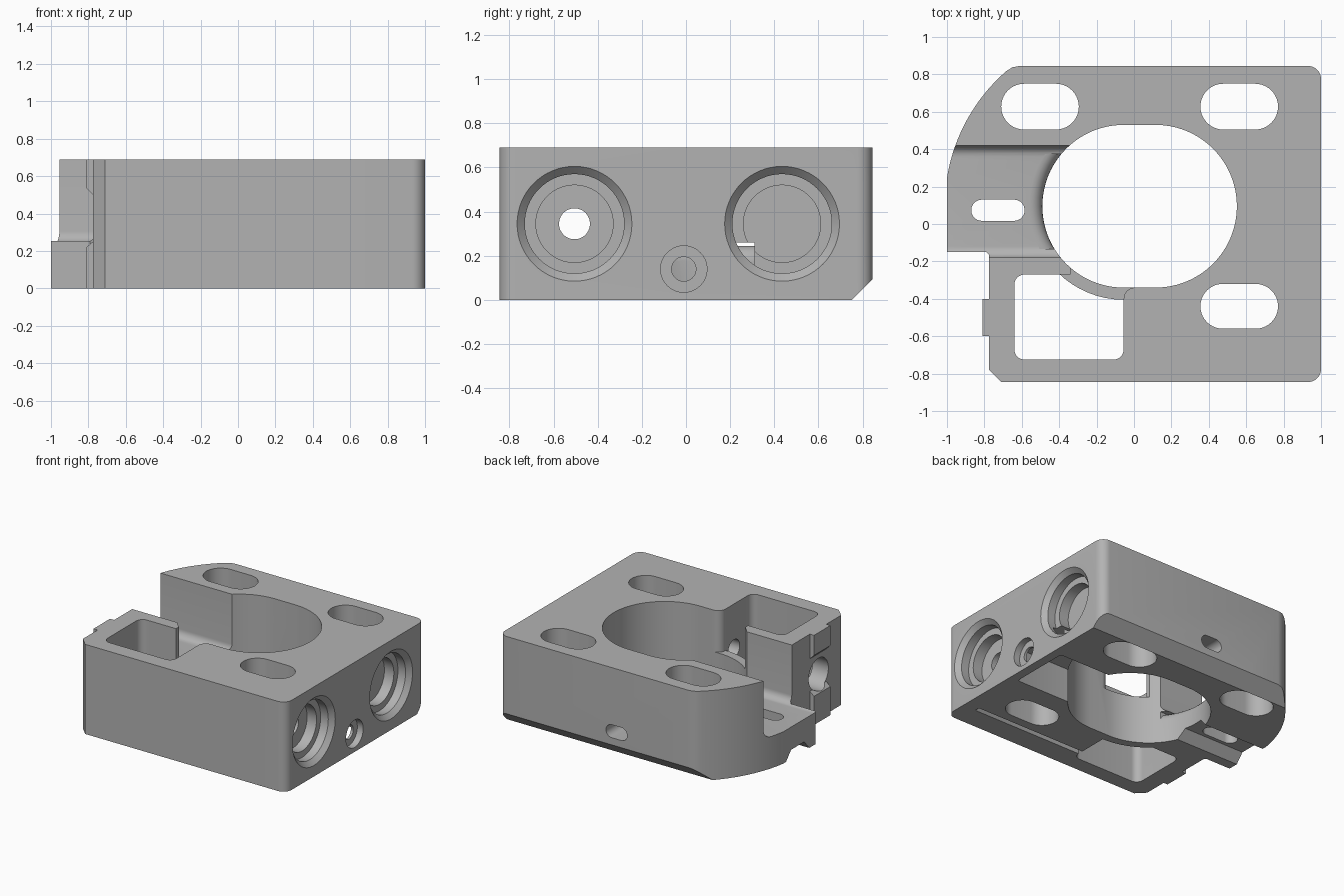
import bpy, bmesh
from math import sin, cos, pi, radians

if "Cube" in bpy.data.objects:
    bpy.data.objects.remove(bpy.data.objects["Cube"])

grey = bpy.data.materials.new("machined grey")
grey.use_nodes = True
grey.diffuse_color = (0.45, 0.45, 0.45, 1)
grey.node_tree.nodes["Principled BSDF"].inputs["Base Color"].default_value = (0.45, 0.45, 0.45, 1)

TOP = 0.69
BORE = (-0.055, 0.095)      # centre of the left end of the bore
BORE_R = 0.435


def place(axis, u, v, w):
    return {"x": (w, u, v), "y": (u, w, v), "z": (u, v, w)}[axis]


def loft(name, rings, axis):
    """Solid through matching rings; each ring is (outline, position on axis)."""
    bm = bmesh.new()
    loops = [[bm.verts.new(place(axis, u, v, w)) for u, v in pts] for pts, w in rings]
    bm.faces.new(loops[0])
    bm.faces.new(loops[-1])
    n = len(loops[0])
    for a, b in zip(loops, loops[1:]):
        for i in range(n):
            j = (i + 1) % n
            bm.faces.new((a[i], a[j], b[j], b[i]))
    bmesh.ops.recalc_face_normals(bm, faces=bm.faces[:])
    mesh = bpy.data.meshes.new(name)
    bm.to_mesh(mesh)
    bm.free()
    mesh.materials.append(grey)
    ob = bpy.data.objects.new(name, mesh)
    bpy.context.collection.objects.link(ob)
    return ob


def prism(name, pts, lo, hi, axis="z"):
    return loft(name, [(pts, lo), (pts, hi)], axis)


def arc(cx, cy, r, a0, a1, n=8):
    steps = [radians(a0 + (a1 - a0) * i / n) for i in range(n + 1)]
    return [(cx + r * cos(a), cy + r * sin(a)) for a in steps]


def circle(cx, cy, r, n=64):
    return arc(cx, cy, r, 0, 360 - 360 / n, n - 1)


def lathe(name, centre, steps, axis):
    """Turned solid; steps are (position, radius)."""
    return loft(name, [(circle(*centre, r), w) for w, r in steps], axis)


def rounded(x0, x1, y0, y1, r, n=8):
    return (arc(x1 - r, y1 - r, r, 0, 90, n) + arc(x0 + r, y1 - r, r, 90, 180, n)
            + arc(x0 + r, y0 + r, r, 180, 270, n) + arc(x1 - r, y0 + r, r, 270, 360, n))


def slot(x0, x1, y0, y1):
    """Rounded slot lying along its first coordinate."""
    r = (y1 - y0) / 2
    cy = (y0 + y1) / 2
    return arc(x1 - r, cy, r, -90, 90, 20) + arc(x0 + r, cy, r, 90, 270, 20)


def combine(target, tool, operation="DIFFERENCE"):
    mod = target.modifiers.new("shape", "BOOLEAN")
    mod.operation = operation
    mod.solver = "EXACT"
    mod.object = tool
    bpy.context.view_layer.update()
    bpy.ops.object.select_all(action="DESELECT")
    bpy.context.view_layer.objects.active = target
    target.select_set(True)
    bpy.ops.object.modifier_apply(modifier=mod.name)
    bpy.data.objects.remove(tool)


# Main block: rounded right corners, swept left shoulder, stepped left side
outline = (arc(0.93, -0.775, 0.07, -90, 0) + arc(0.93, 0.775, 0.07, 0, 90)
           + [(-0.61, 0.845), (-0.65, 0.838)]
           + arc(*BORE, 0.957, 131, 171, 24)
           + [(-1, 0.24), (-1, -0.15), (-0.79, -0.15), (-0.775, -0.165),
              (-0.775, -0.78), (-0.71, -0.845)])
block = prism("housing_block", outline, 0, TOP)

# Ribs above and below the outlet on the left wall
for profile in ([(-0.7, 0), (-0.81, 0), (-0.81, 0.22), (-0.775, 0.25), (-0.7, 0.25)],
                [(-0.7, TOP), (-0.81, TOP), (-0.81, 0.535), (-0.775, 0.5), (-0.7, 0.5)]):
    combine(block, prism("left_rib", profile, -0.6, -0.4, "y"), "UNION")

# Open channel running left from the bore, with filleted floor
channel = ([(0.42, 0.8), (-0.18, 0.8)] + arc(-0.12, 0.305, 0.06, 180, 270)
           + arc(0.36, 0.305, 0.06, 270, 360))
combine(block, prism("channel_cutter", channel, -1.1, -0.06, "x"))

# Rounded lip where the channel floor meets the bore
lip_steps = [(0.1, 0.43), (0.175, BORE_R)]
lip_steps += [(0.175 + 0.07 * sin(radians(a)), 0.505 - 0.07 * cos(radians(a)))
              for a in range(15, 91, 15)] + [(0.247, 0.505)]
lip = lathe("lip_cutter", BORE, lip_steps, "z")
combine(lip, prism("lip_limit", [(-0.8, -0.18), (-0.3, -0.18), (-0.3, 0.42), (-0.8, 0.42)],
                   0, 0.4), "INTERSECT")
combine(block, lip)

# Main bore
bore = arc(0.115, BORE[1], BORE_R, -90, 90, 48) + arc(*BORE, BORE_R, 90, 270, 48)
combine(block, prism("bore_cutter", bore, -0.1, 0.8))

# Front left pocket, keeping a low curved wall beside the bore
pocket = rounded(-0.64, -0.055, -0.725, -0.27, 0.055)
low_pocket = prism("low_pocket_cutter", pocket, -0.1, 0.37)
combine(low_pocket, lathe("curved_wall", BORE, [(-0.2, 0.5), (0.5, 0.5)], "z"))
combine(block, low_pocket)
combine(block, prism("high_pocket_cutter", pocket, 0.37, 0.8))
opening = ([(-0.34, -0.1), (-0.34, -0.5), (-0.055, -0.5)]
           + arc(0.005, -0.4, 0.06, 180, 90) + [(0.005, -0.1)])
combine(block, prism("opening_cutter", opening, 0.37, 0.8))

# Mounting slots and the small channel slot
for x0, x1, y0, y1 in ((-0.71, -0.295, 0.505, 0.75), (0.355, 0.77, 0.505, 0.75),
                       (0.355, 0.77, -0.56, -0.32), (-0.87, -0.585, 0.017, 0.13)):
    combine(block, prism("slot_cutter", slot(x0, x1, y0, y1), -0.1, 0.8))

# Two stepped ports on the right face
for y in (-0.505, 0.435):
    combine(block, lathe("port_cutter", (y, 0.345),
                         [(1.01, 0.27), (0.965, 0.225), (0.9, 0.225),
                          (0.9, 0.175), (0.82, 0.175)], "x"))

# Passage from the front port to the pocket, and outlet in the left wall
combine(block, lathe("passage_cutter", (-0.505, 0.345), [(0.9, 0.07), (-0.2, 0.07)], "x"))
combine(block, lathe("outlet_cutter", (-0.505, 0.345), [(-0.6, 0.12), (-0.9, 0.12)], "x"))

# Small counterbored hole between the ports
combine(block, lathe("small_hole_cutter", (-0.01, 0.14),
                     [(1.05, 0.105), (0.95, 0.105), (0.95, 0.055), (0.4, 0.055)], "x"))

# Small slot through the back wall into the bore
combine(block, prism("back_slot_cutter", slot(-0.09, 0.09, 0.15, 0.25), 0.4, 1, "y"))

# Underside: recess beside the bore, thin groove, channel relief, back chamfer
combine(block, prism("recess_cutter", rounded(0.3, 0.93, -0.16, 0.31, 0.02, 3), -0.1, 0.26))
combine(block, prism("groove_cutter", rounded(-0.1, 0.89, -0.67, -0.63, 0.01, 2), -0.1, 0.05))
relief = [(-0.08, -0.01), (-0.01, 0.07), (0.15, 0.07), (0.22, -0.01)]
combine(block, prism("relief_cutter", relief, -1.1, -0.3, "x"))
chamfer = [(0.74, -0.01), (0.86, 0.11), (0.9, -0.01)]
combine(block, prism("chamfer_cutter", chamfer, -1.1, 1.1, "x"))

# Smooth the curved walls while keeping edges crisp
bpy.ops.object.select_all(action="DESELECT")
block.select_set(True)
bpy.context.view_layer.objects.active = block
bpy.ops.object.shade_smooth_by_angle(angle=radians(30))
